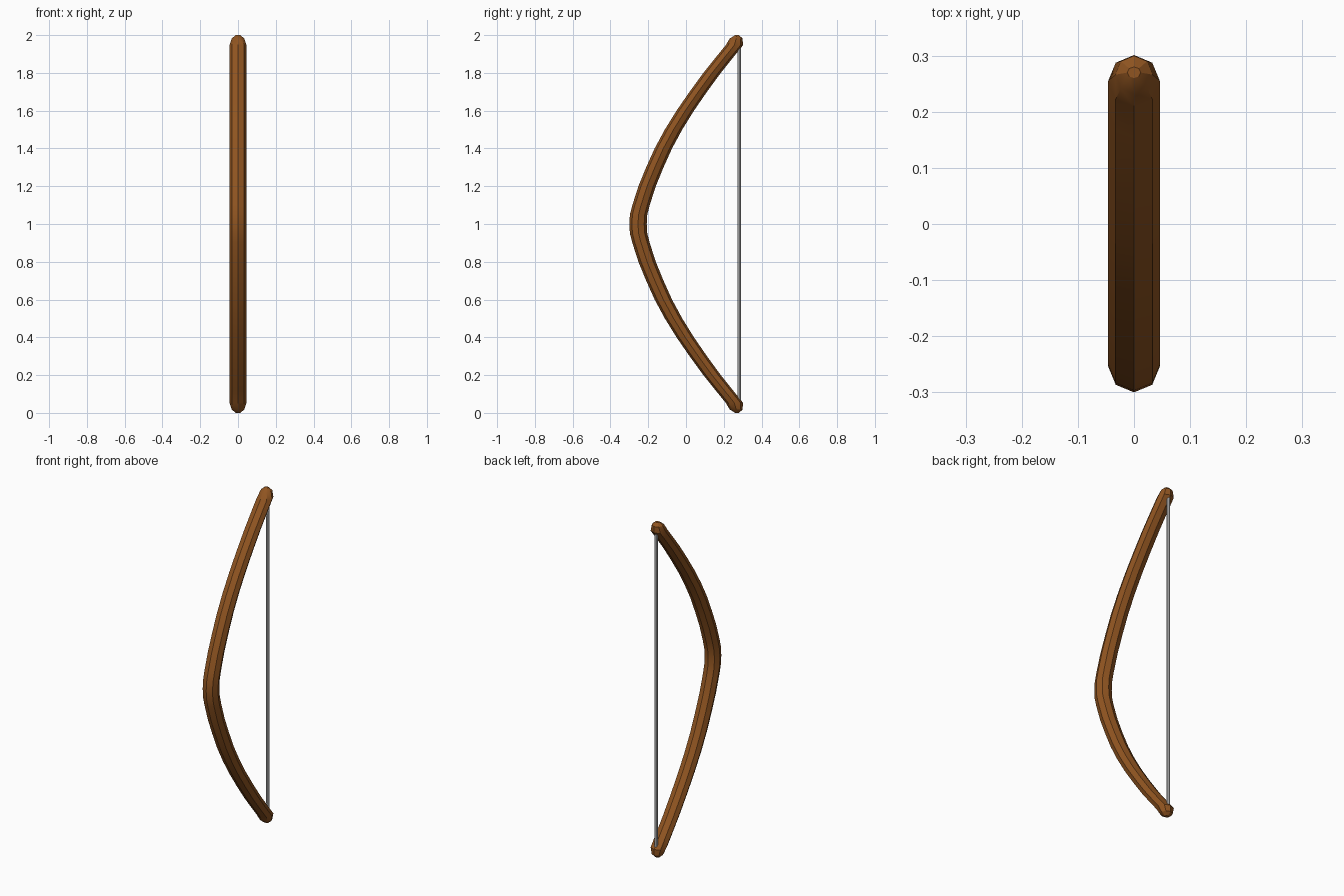
import bpy, bmesh
from math import sin, cos, pi, radians

if "Cube" in bpy.data.objects:
    bpy.data.objects.remove(bpy.data.objects["Cube"])


def material(name, color):
    m = bpy.data.materials.new(name)
    m.diffuse_color = color
    m.use_nodes = True
    m.node_tree.nodes["Principled BSDF"].inputs["Base Color"].default_value = m.diffuse_color
    return m


# Upper half of the limb: (height, y centre, x radius, y radius)
R = 0.046
half = [(1.05, -0.251, R, R), (1.1, -0.238, R, R), (1.2, -0.206, R, R),
        (1.3, -0.165, R, R), (1.4, -0.12, R, R), (1.5, -0.066, R, R),
        (1.6, -0.004, R, R), (1.7, 0.065, R, R), (1.8, 0.138, R, R),
        (1.88, 0.202, R, R), (1.945, 0.255, R, R),
        (1.982, 0.266, 0.033, 0.034), (2.0, 0.27, 0.012, 0.01)]
rings = [(2 - z, y, rx, ry) for z, y, rx, ry in reversed(half)]
rings += [(1.0, -0.254, R, R)] + half

# Bow limb: eight-sided rings lofted along the curve
bm = bmesh.new()
loops = []
for z, y, rx, ry in rings:
    loops.append([bm.verts.new((rx * sin(i * pi / 4), y + ry * cos(i * pi / 4), z))
                  for i in range(8)])
for a, b in zip(loops, loops[1:]):
    for i in range(8):
        j = (i + 1) % 8
        bm.faces.new((a[i], a[j], b[j], b[i]))
bm.faces.new(loops[0])
bm.faces.new(loops[-1])
bmesh.ops.recalc_face_normals(bm, faces=bm.faces)
mesh = bpy.data.meshes.new("bow_limb")
bm.to_mesh(mesh)
bm.free()
limb = bpy.data.objects.new("bow_limb", mesh)
bpy.context.collection.objects.link(limb)
mesh.materials.append(material("wood", (0.28, 0.09, 0.015, 1)))
bpy.ops.object.select_all(action='DESELECT')
limb.select_set(True)
bpy.context.view_layer.objects.active = limb
bpy.ops.object.shade_smooth_by_angle(angle=radians(30))

# Bowstring
bpy.ops.mesh.primitive_cylinder_add(vertices=8, radius=0.01, depth=1.9,
                                    location=(0, 0.282, 1))
bpy.context.object.name = "bowstring"
